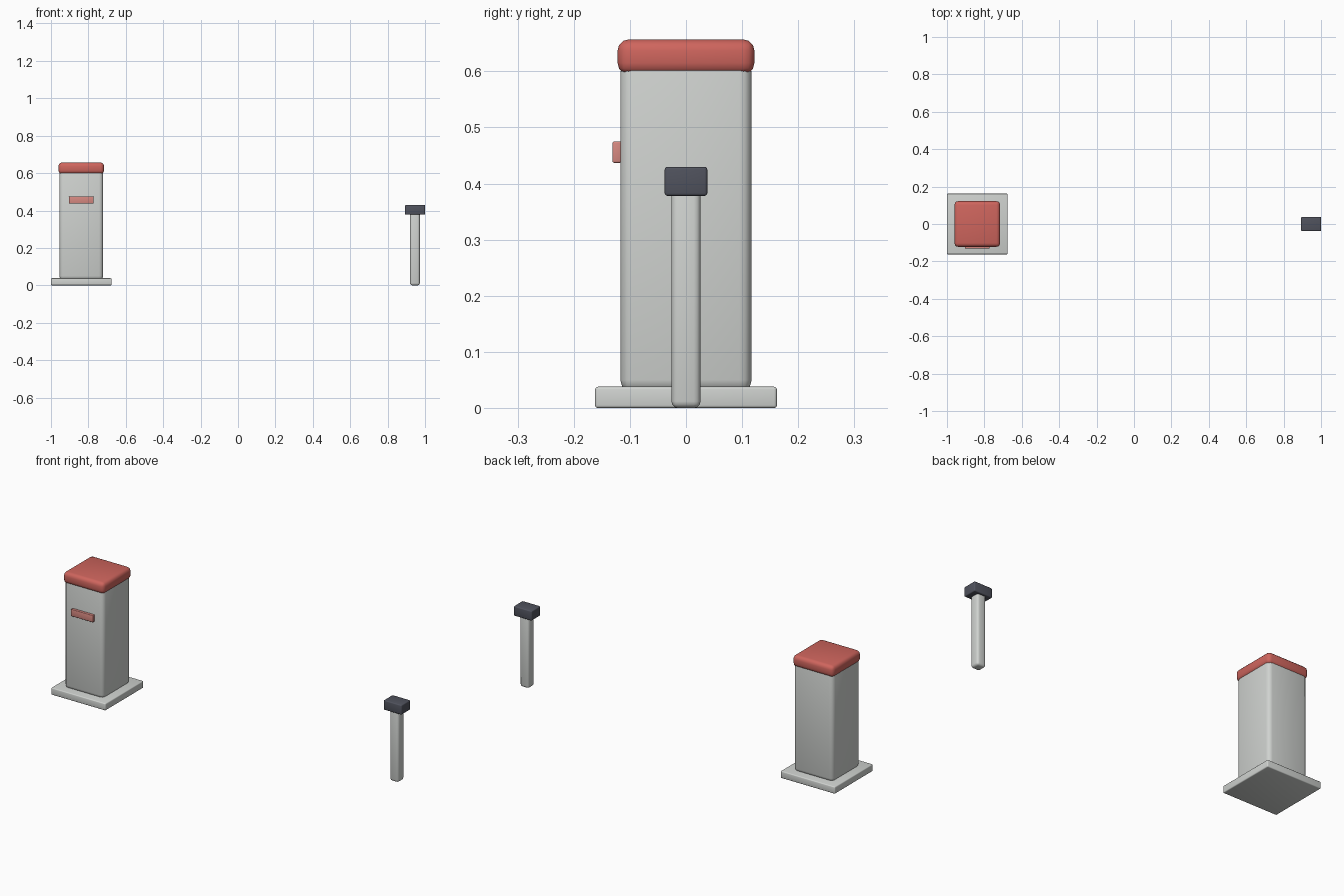
import bpy

cube = bpy.data.objects.get("Cube")
if cube:
    bpy.data.objects.remove(cube, do_unlink=True)


def material(name, rgb):
    mat = bpy.data.materials.new(name)
    mat.use_nodes = True
    colour = (*rgb, 1)
    mat.diffuse_color = colour
    mat.node_tree.nodes["Principled BSDF"].inputs["Base Color"].default_value = colour
    return mat


light_grey = material("light grey", (0.63, 0.65, 0.63))
red = material("red", (0.62, 0.13, 0.11))
pale_red = material("pale red", (0.68, 0.25, 0.22))
charcoal = material("charcoal", (0.08, 0.085, 0.11))


def rounded_box(name, low, high, bevel, mat):
    """Smooth bevelled box between two opposite corners."""
    centre = [(a + b) / 2 for a, b in zip(low, high)]
    bpy.ops.mesh.primitive_cube_add(size=1, location=centre)
    obj = bpy.context.object
    obj.name = name
    obj.scale = [b - a for a, b in zip(low, high)]
    bpy.ops.object.transform_apply(location=False, rotation=False, scale=True)
    mod = obj.modifiers.new("rounding", "BEVEL")
    mod.width = bevel
    mod.segments = 3
    obj.data.materials.append(mat)
    bpy.ops.object.shade_smooth()
    return obj


# Cabinet standing on a square plinth
X = -0.838
rounded_box("plinth", (X - 0.162, -0.162, 0), (X + 0.162, 0.162, 0.038), 0.005, light_grey)
rounded_box("cabinet", (X - 0.117, -0.117, 0.028), (X + 0.117, 0.117, 0.62), 0.022, light_grey)
rounded_box("cabinet_cap", (X - 0.122, -0.122, 0.595), (X + 0.122, 0.122, 0.657), 0.02, red)
rounded_box("front_plate", (X - 0.066, -0.131, 0.437), (X + 0.066, -0.115, 0.475), 0.003, pale_red)

# Separate rest post with its dark head
rounded_box("rest_post", (0.92, -0.026, 0), (0.972, 0.026, 0.39), 0.012, light_grey)
rounded_box("rest_head", (0.893, -0.038, 0.378), (1.0, 0.038, 0.43), 0.005, charcoal)
